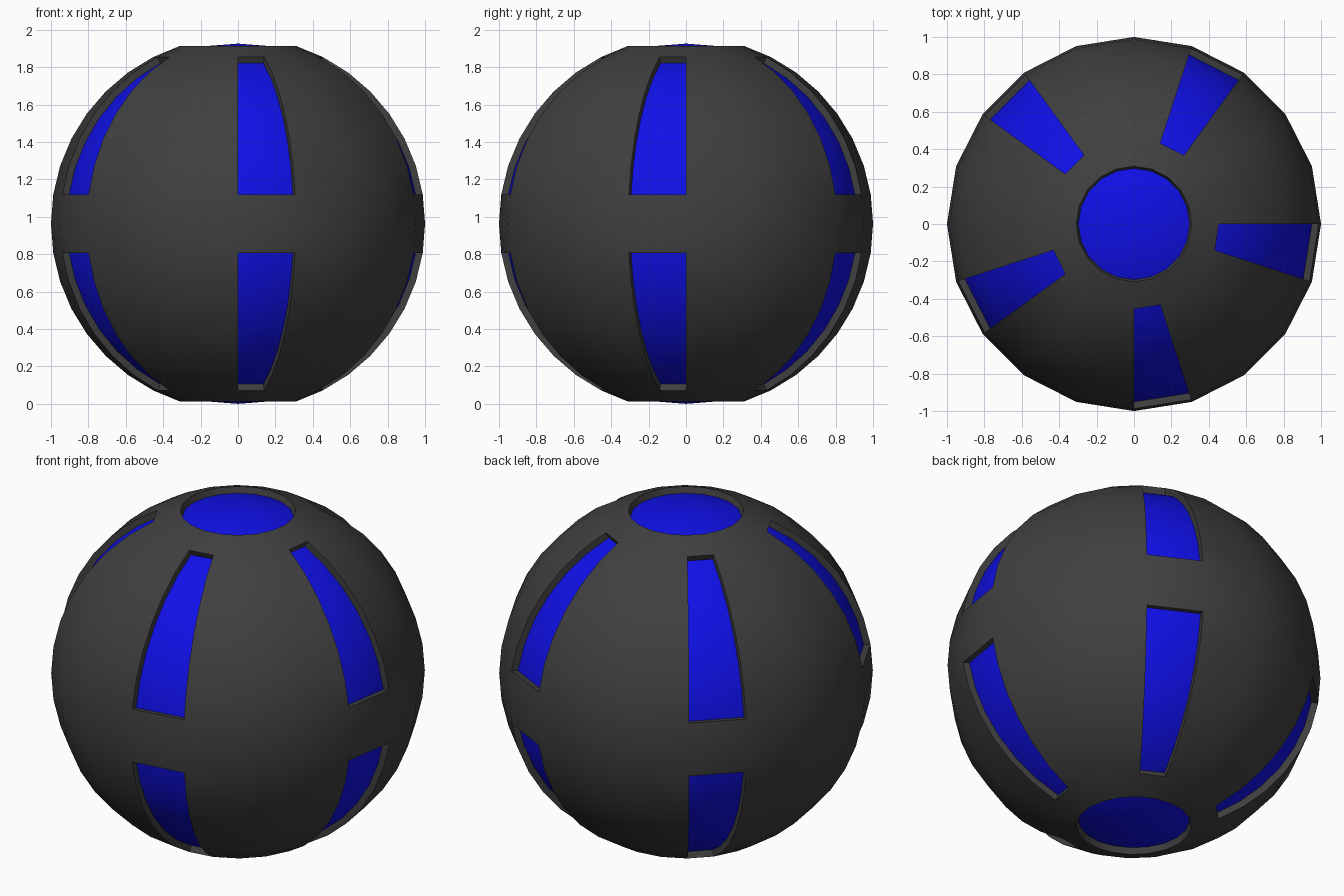
import bpy, bmesh, math

if "Cube" in bpy.data.objects:
    bpy.data.objects.remove(bpy.data.objects["Cube"])

CORE = 0.963          # core radius, shell radius is 1
SEG = 20
CENTRE_Z = CORE       # poles of the core touch the ground


def material(name, color):
    mat = bpy.data.materials.new(name)
    mat.diffuse_color = (*color, 1)
    mat.use_nodes = True
    mat.node_tree.nodes["Principled BSDF"].inputs["Base Color"].default_value = mat.diffuse_color
    return mat


def finish(bm, name, mat):
    mesh = bpy.data.meshes.new(name)
    bm.to_mesh(mesh)
    bm.free()
    mesh.materials.append(mat)
    obj = bpy.data.objects.new(name, mesh)
    obj.location.z = CENTRE_Z
    bpy.context.collection.objects.link(obj)
    bpy.ops.object.select_all(action='DESELECT')
    obj.select_set(True)
    bpy.context.view_layer.objects.active = obj
    bpy.ops.object.shade_smooth_by_angle(angle=math.radians(35))
    return obj


def sphere(radius):
    bm = bmesh.new()
    bmesh.ops.create_uvsphere(bm, u_segments=SEG, v_segments=SEG, radius=radius)
    return bm


def is_opening(face):
    c = face.calc_center_median()
    lat = abs(math.degrees(math.atan2(c.z, math.hypot(c.x, c.y))))
    az = math.degrees(math.atan2(c.y, c.x)) % 72
    return lat > 72 or (9 < lat < 63 and az > 54)


# Blue inner ball seen through the openings
finish(sphere(CORE), "inner_ball", material("blue", (0.005, 0.005, 0.8)))

# Dark shell: five slots per hemisphere plus a round hole at each pole
bm = sphere(1.0)
bmesh.ops.delete(bm, geom=[f for f in bm.faces if is_opening(f)], context='FACES')

# Opening walls running inward to the ball
rims = [e for e in bm.edges if e.is_boundary]
new = bmesh.ops.extrude_edge_only(bm, edges=rims)["geom"]
for v in new:
    if isinstance(v, bmesh.types.BMVert):
        v.co *= CORE
finish(bm, "outer_shell", material("dark_grey", (0.05, 0.05, 0.05)))
